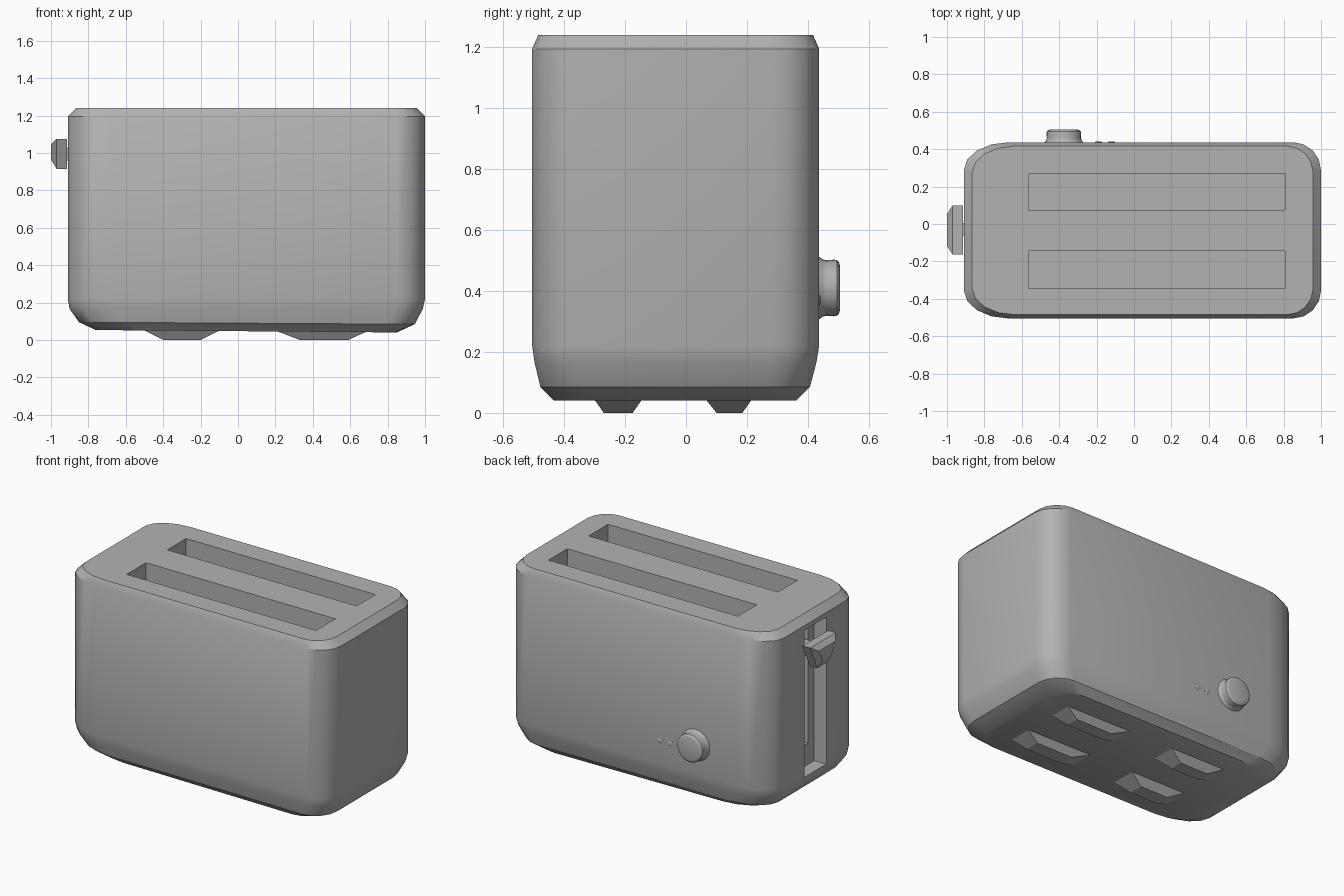
import bpy, bmesh, math

if "Cube" in bpy.data.objects:
    bpy.data.objects.remove(bpy.data.objects["Cube"])


def finish(bm, name, smooth=False):
    bmesh.ops.recalc_face_normals(bm, faces=bm.faces)
    me = bpy.data.meshes.new(name)
    bm.to_mesh(me)
    bm.free()
    ob = bpy.data.objects.new(name, me)
    bpy.context.collection.objects.link(ob)
    bpy.ops.object.select_all(action='DESELECT')
    ob.select_set(True)
    bpy.context.view_layer.objects.active = ob
    if smooth:
        bpy.ops.object.shade_smooth_by_angle(angle=math.radians(30))
    ob.data.materials.append(grey)
    return ob


# Dark grey finish shared by every part
grey = bpy.data.materials.new("dark_grey")
grey.diffuse_color = (0.45, 0.45, 0.45, 1)
grey.use_nodes = True
grey.node_tree.nodes["Principled BSDF"].inputs["Base Color"].default_value = grey.diffuse_color


def loft(rings, name, smooth=False):
    bm = bmesh.new()
    loops = [[bm.verts.new(p) for p in r] for r in rings]
    n = len(loops[0])
    for a, b in zip(loops, loops[1:]):
        for i in range(n):
            bm.faces.new((a[i], a[(i + 1) % n], b[(i + 1) % n], b[i]))
    bm.faces.new(loops[0][::-1])
    bm.faces.new(loops[-1])
    return finish(bm, name, smooth)


def rect(x0, x1, y0, y1, z):
    return [(x0, y0, z), (x1, y0, z), (x1, y1, z), (x0, y1, z)]


def box(x0, x1, y0, y1, z0, z1, name):
    return loft([rect(x0, x1, y0, y1, z0), rect(x0, x1, y0, y1, z1)], name)


def rounded(x0, x1, y0, y1, z, left=0.24, right=0.15, ry=0.15, tilt=0.0, seg=4):
    corners = [(x1 - right, y1 - ry, right, 0), (x0 + left, y1 - ry, left, 90),
               (x0 + left, y0 + ry, left, 180), (x1 - right, y0 + ry, right, 270)]
    pts = []
    for cx, cy, rx, start in corners:
        for i in range(seg + 1):
            a = math.radians(start + 90 * i / seg)
            x = cx + rx * math.cos(a)
            pts.append((x, cy + ry * math.sin(a), z - tilt * x))
    return pts


def cut(ob, cutter):
    mod = ob.modifiers.new("cut", 'BOOLEAN')
    mod.operation = 'DIFFERENCE'
    mod.solver = 'EXACT'
    mod.object = cutter
    bpy.context.view_layer.objects.active = ob
    bpy.ops.object.modifier_apply(modifier=mod.name)
    bpy.data.objects.remove(cutter)


# Body shell: stacked rounded rectangles, chamfered top, curved-in base
body = loft([
    rounded(-0.76, 0.85, -0.435, 0.362, 0.047, tilt=0.008),
    rounded(-0.85, 0.945, -0.478, 0.407, 0.09, tilt=0.006),
    rounded(-0.90, 0.988, -0.497, 0.428, 0.165),
    rounded(-0.91, 1.0, -0.505, 0.437, 0.22),
    rounded(-0.91, 1.0, -0.505, 0.437, 1.195),
    rounded(-0.865, 0.957, -0.485, 0.417, 1.24, 0.23, 0.14, 0.14),
], "body", True)

# Bread slots, lever channel and the narrow slit behind it
for y0, y1 in ((0.075, 0.27), (-0.345, -0.145)):
    cut(body, box(-0.565, 0.807, y0, y1, 0.25, 1.4, "slot_cutter"))
cut(body, box(-1.1, -0.82, -0.155, 0.075, 0.2, 1.165, "channel_cutter"))
cut(body, box(-0.9, -0.70, -0.09, 0.02, 0.34, 1.11, "slit_cutter"))


# Lever: wedge handle narrowing downwards, with a stem into the slit
def wedge(x, top, bottom, z0, z1):
    c = -0.032
    return [(x, c - bottom, z0), (x, c + bottom, z0), (x, c + top, z1), (x, c - top, z1)]


loft([wedge(-0.915, 0.132, 0.06, 0.915, 1.075),
      wedge(-0.97, 0.132, 0.06, 0.915, 1.075),
      wedge(-1.0, 0.085, 0.045, 0.965, 1.045)], "lever_handle")
box(-0.93, -0.72, -0.065, 0.005, 0.96, 1.03, "lever_stem")


# Browning knob and indicator lights, turned around the y axis
def turned(profile, x, z, name, n=24):
    rings = [[(x + r * math.cos(2 * math.pi * i / n), y, z + r * math.sin(2 * math.pi * i / n))
              for i in range(n)] for y, r in profile]
    return loft(rings, name, True)


turned([(0.42, 0.108), (0.438, 0.102), (0.447, 0.095), (0.46, 0.091), (0.485, 0.093),
        (0.495, 0.091), (0.502, 0.084), (0.505, 0.074)], -0.375, 0.41, "browning_knob")
for x in (-0.19, -0.12):
    turned([(0.43, 0.02), (0.438, 0.019), (0.442, 0.01)], x, 0.37, "indicator_light", 12)

# Four tapered feet
for (x0, x1, bx0, bx1) in ((-0.5, -0.1, -0.4, -0.2), (0.2, 0.7, 0.33, 0.59)):
    for (y0, y1, by0, by1) in ((-0.305, -0.14, -0.27, -0.175), (0.06, 0.22, 0.1, 0.185)):
        loft([rect(bx0, bx1, by0, by1, 0), rect(x0, x1, y0, y1, 0.05)], "foot")
